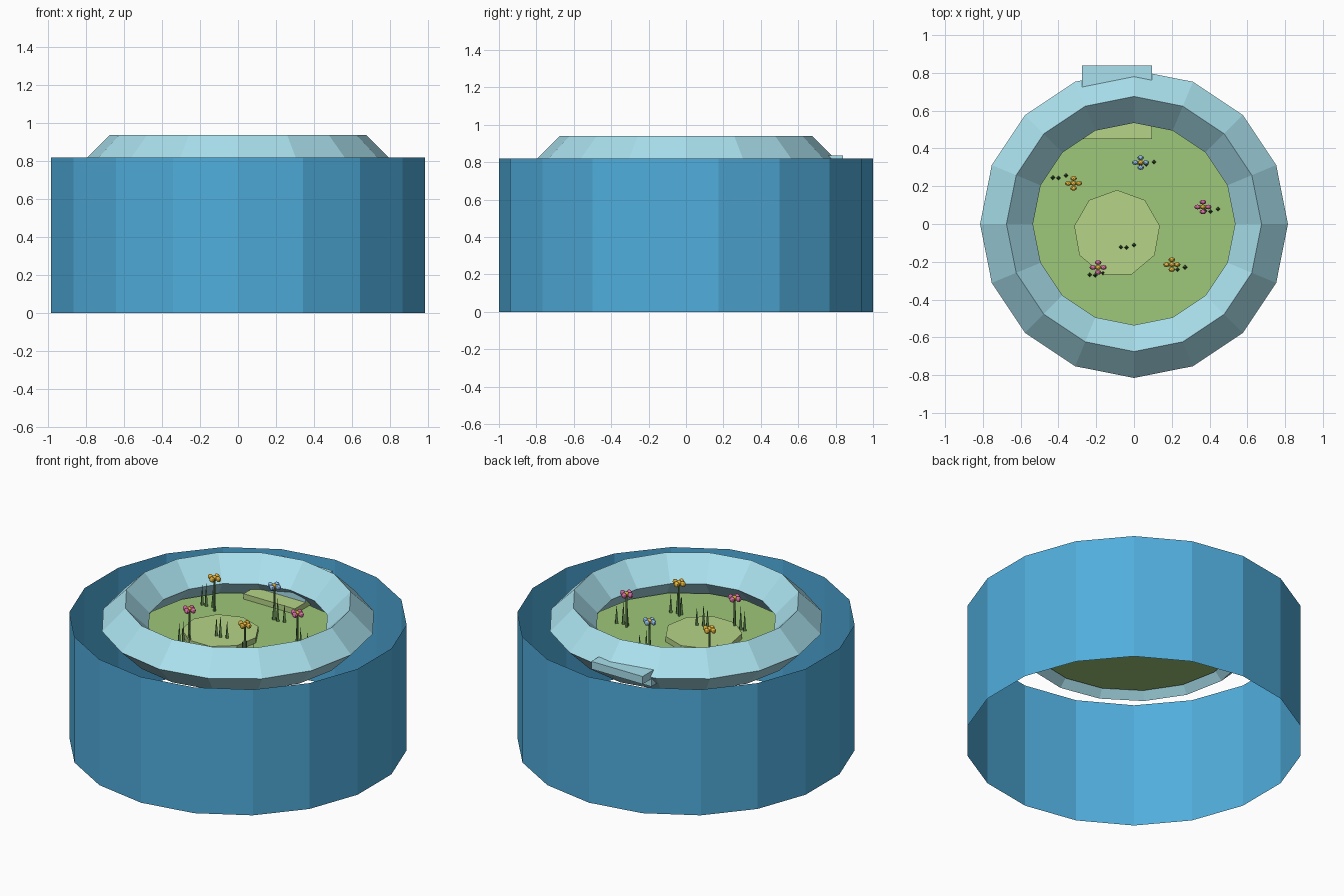
import bpy, math

if "Cube" in bpy.data.objects:
    bpy.data.objects.remove(bpy.data.objects["Cube"])


def mat(name, r, g, b):
    m = bpy.data.materials.new(name)
    m.diffuse_color = (r, g, b, 1)
    m.use_nodes = True
    m.node_tree.nodes["Principled BSDF"].inputs["Base Color"].default_value = m.diffuse_color
    return m


BLUE = mat("blue", 0.08, 0.42, 0.72)
PALE = mat("pale_blue", 0.40, 0.75, 0.85)
GREEN = mat("grass_green", 0.34, 0.57, 0.19)
LIME = mat("light_green", 0.47, 0.66, 0.25)
LEAF = mat("leaf_green", 0.12, 0.25, 0.08)
YELLOW = mat("yellow", 0.85, 0.5, 0.05)
PINK = mat("pink", 0.8, 0.18, 0.42)
SKY = mat("sky_blue", 0.3, 0.55, 0.85)


def finish(name, m):
    o = bpy.context.object
    o.name = name
    o.data.materials.append(m)
    return o


def box(name, m, x0, x1, y0, y1, z0, z1):
    bpy.ops.mesh.primitive_cube_add(size=1, location=((x0 + x1) / 2, (y0 + y1) / 2, (z0 + z1) / 2))
    finish(name, m).scale = (x1 - x0, y1 - y0, z1 - z0)


def cone(name, m, n, r0, r1, x, y, z0, h):
    bpy.ops.mesh.primitive_cone_add(vertices=n, radius1=r0, radius2=r1, depth=h,
                                    location=(x, y, z0 + h / 2))
    return finish(name, m)


# Outer wall: open single-skin tube
bpy.ops.mesh.primitive_cylinder_add(vertices=18, radius=1, depth=0.82,
                                    end_fill_type='NOTHING', location=(0, 0, 0.41))
finish("outer_wall", BLUE)

# Diamond-section rim ring
bpy.ops.mesh.primitive_torus_add(major_segments=16, minor_segments=4, major_radius=0.675,
                                 minor_radius=0.14, location=(0, 0, 0.80))
finish("rim_ring", PALE)

# Lawn and raised patch
FLOOR = 0.70
bpy.ops.mesh.primitive_circle_add(vertices=16, radius=0.62, fill_type='NGON', location=(0, 0, FLOOR))
finish("lawn", GREEN)
cone("raised_patch", LIME, 9, 0.23, 0.23, -0.09, -0.05, FLOOR, 0.035)

# Steps climbing through the back of the ring
box("step_low", LIME, -0.275, 0.095, 0.45, 0.66, FLOOR, 0.735)
box("step_middle", PALE, -0.275, 0.095, 0.56, 0.75, 0.735, 0.785)
box("step_top", PALE, -0.275, 0.095, 0.63, 0.84, 0.785, 0.835)

# Flowers: stem with centre and four petals
for i, (x, y, m) in enumerate([(0.035, 0.325, SKY), (-0.32, 0.215, YELLOW), (0.365, 0.09, PINK),
                               (-0.19, -0.23, PINK), (0.2, -0.215, YELLOW)]):
    cone(f"flower_stem_{i}", LEAF, 5, 0.008, 0.006, x, y, FLOOR, 0.21)
    for j, (dx, dy) in enumerate([(0, 0), (1, 0), (-1, 0), (0, 1), (0, -1)]):
        bpy.ops.mesh.primitive_uv_sphere_add(segments=8, ring_count=6, radius=0.018,
                                             location=(x + 0.028 * dx, y + 0.026 * dy, 0.915))
        o = finish(f"flower_{i}_petal_{j}", YELLOW if j == 0 else m)
        o.scale = (1, 0.7, 1)

# Grass tufts: three blades each
for i, (x, y) in enumerate([(-0.395, 0.25), (-0.2, -0.265), (-0.035, -0.118),
                            (0.41, 0.073), (0.235, -0.235), (0.07, 0.322)]):
    for j, (dx, dy, h) in enumerate([(-0.035, -0.004, 0.13), (-0.005, -0.006, 0.15), (0.035, 0.006, 0.12)]):
        z = 0.73 if i == 2 else FLOOR
        cone(f"grass_{i}_{j}", LEAF, 4, 0.012, 0, x + dx, y + dy, z, h)
